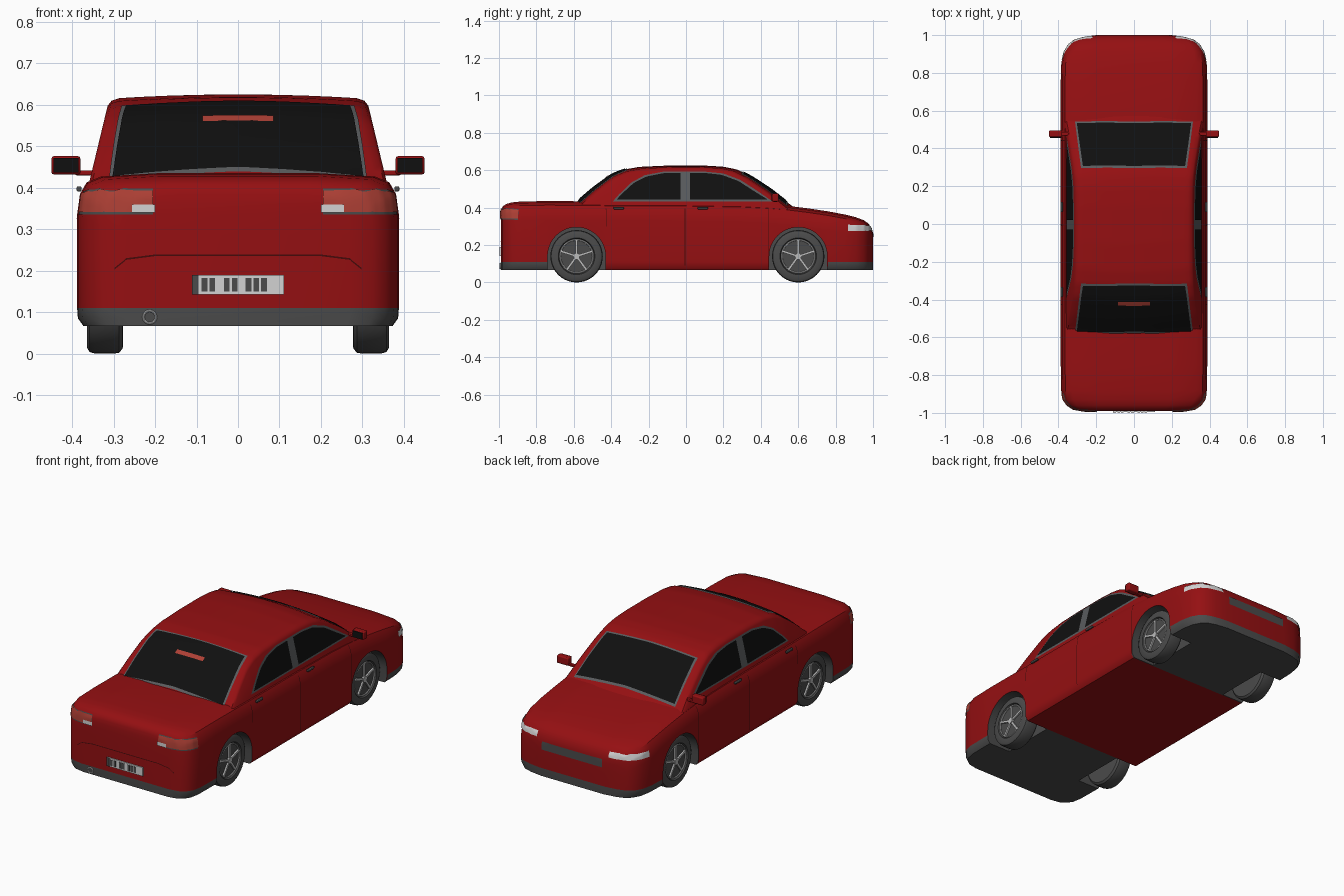
import bpy, bmesh, math
from mathutils import Vector
from mathutils.bvhtree import BVHTree

cube = bpy.data.objects.get("Cube")
if cube:
    bpy.data.objects.remove(cube, do_unlink=True)


def material(name, r, g, b):
    m = bpy.data.materials.new(name)
    m.use_nodes = True
    m.diffuse_color = (r, g, b, 1)
    m.node_tree.nodes["Principled BSDF"].inputs["Base Color"].default_value = (r, g, b, 1)
    return m


RED = material("red paint", .30, .005, .006)
SEAM = material("dark red seam", .06, .003, .003)
DARK = material("dark grey trim", .07, .07, .07)
FRAME = material("window frame grey", .1, .105, .11)
GLASS = material("black glass", .005, .005, .005)
LAMP = material("lamp red", .42, .05, .035)
WHITE = material("lamp white", .65, .65, .65)
SILVER = material("silver", .5, .5, .5)


def finish(ob, mat, angle=35):
    if mat:
        ob.data.materials.append(mat)
    bpy.ops.object.select_all(action='DESELECT')
    ob.select_set(True)
    bpy.context.view_layer.objects.active = ob
    bpy.ops.object.shade_smooth_by_angle(angle=math.radians(angle))
    return ob


def to_object(name, bm):
    me = bpy.data.meshes.new(name)
    bm.to_mesh(me)
    ob = bpy.data.objects.new(name, me)
    bpy.context.collection.objects.link(ob)
    return ob


def loft(name, rings):
    """Skin closed rings, capping both ends with strips; also gives a surface tree."""
    bm = bmesh.new()
    vs = [[bm.verts.new(p) for p in ring] for ring in rings]
    n = len(vs[0])
    for a, b in zip(vs, vs[1:]):
        for i in range(n):
            j = (i + 1) % n
            bm.faces.new((a[i], a[j], b[j], b[i]))
    for r in (vs[0], vs[-1]):
        for i in range(n // 2 - 1):
            bm.faces.new((r[i], r[i + 1], r[n - 2 - i], r[n - 1 - i]))
    bmesh.ops.recalc_face_normals(bm, faces=bm.faces)
    bm.normal_update()
    return to_object(name, bm), BVHTree.FromBMesh(bm)


def mirrored(half, y):
    return [(x, y, z) for x, z in half] + [(-x, y, z) for x, z in reversed(half)]


def along(line, t):
    t *= len(line) - 1
    i = min(int(t), len(line) - 2)
    return Vector(line[i]).lerp(Vector(line[i + 1]), t - i)


def patch(name, lower, upper, mat, tree, off=.004, n=20, rows=4):
    """Thin plate between two lines, laid onto a surface."""
    bm = bmesh.new()
    grid, normals = [], []
    for i in range(n + 1):
        a, b = along(lower, i / n), along(upper, i / n)
        col = []
        for k in range(rows + 1):
            loc, nor, _, _ = tree.find_nearest(a.lerp(b, k / rows))
            col.append(bm.verts.new(loc + nor * off))
            normals.append(nor)
        grid.append(col)
    for p, q in zip(grid, grid[1:]):
        for k in range(rows):
            bm.faces.new((p[k], q[k], q[k + 1], p[k + 1]))
    bm.normal_update()
    if sum(f.normal.dot(normals[len(normals) // 2]) for f in bm.faces) < 0:
        bmesh.ops.reverse_faces(bm, faces=bm.faces)
    return finish(to_object(name, bm), mat)


def box(name, loc, size, mat, bevel=0, rot=0):
    bpy.ops.mesh.primitive_cube_add(size=1, location=loc, rotation=(rot, 0, 0))
    ob = bpy.context.object
    ob.name = name
    ob.scale = size
    bpy.ops.object.transform_apply(location=False, rotation=False, scale=True)
    if bevel:
        m = ob.modifiers.new("bevel", 'BEVEL')
        m.width, m.segments = bevel, 2
    return finish(ob, mat)


def torus(name, loc, rot, major, minor, mat):
    bpy.ops.mesh.primitive_torus_add(location=loc, rotation=rot, major_radius=major, minor_radius=minor,
                                     major_segments=32, minor_segments=8)
    bpy.context.object.name = name
    return finish(bpy.context.object, mat)


# Lower body: stations of (y, half width, top height)
stations = [(-.99, .27, .385), (-.98, .325, .407), (-.96, .355, .42), (-.93, .376, .428), (-.88, .386, .433),
            (-.74, .388, .435), (-.58, .388, .434), (-.43, .388, .432), (0, .388, .43), (.3, .388, .425),
            (.44, .388, .418), (.54, .388, .41), (.66, .388, .395), (.76, .388, .38), (.85, .385, .363),
            (.91, .373, .348), (.95, .35, .333), (.975, .32, .315), (.99, .27, .295), (1, .2, .265)]
rings = []
for y, w, t in stations:
    half = [(.5 * w, t), (.85 * w, t - .008), (.94 * w, t - .022), (.982 * w, t - .05), (w, t - .1),
            (w, .11), (.995 * w, .085), (.96 * w, .066)]
    rings.append(mirrored(half, y))
body, body_tree = loft("body", rings)
body.data.materials.append(RED)
body.data.materials.append(DARK)
for f in body.data.polygons:
    bumper = f.center.z < .11 and not -.74 < f.center.y < .76
    floor = f.normal.z < -.5 and not -.43 < f.center.y < .44
    f.material_index = int(bumper or floor)

# Wheel arches cut into the body
WHEELS = [(s, y) for s in (1, -1) for y in (-.585, .6)]
for s, y in WHEELS:
    arc = [(y + .155 * math.cos(a * math.pi / 24), .14 + .155 * math.sin(a * math.pi / 24)) for a in range(25)]
    arc = [(y + .155, -.1)] + arc + [(y - .155, -.1)]
    arc.insert(0, (y, -.1))
    cutter, _ = loft("arch_cutter", [[(s * x, a, b) for a, b in arc] for x in (.24, .5)])
    bm = bmesh.new()
    for x in (.24, .5):
        bm.faces.new([bm.verts.new((s * x, a, b)) for a, b in arc])
    bm.verts.ensure_lookup_table()
    k = len(arc)
    for i in range(k):
        j = (i + 1) % k
        bm.faces.new((bm.verts[i], bm.verts[j], bm.verts[k + j], bm.verts[k + i]))
    bmesh.ops.recalc_face_normals(bm, faces=bm.faces)
    for f in bm.faces:
        f.material_index = 1
    bm.to_mesh(cutter.data)
    cutter.data.materials.append(RED)
    cutter.data.materials.append(DARK)
    cutter.hide_render = True
    mod = body.modifiers.new("arch", 'BOOLEAN')
    mod.operation, mod.object, mod.solver = 'DIFFERENCE', cutter, 'EXACT'
    bpy.context.view_layer.objects.active = body
    bpy.ops.object.modifier_apply(modifier=mod.name)
    bpy.data.objects.remove(cutter, do_unlink=True)
finish(body, None)

# Cabin: roof profile along y, sides leaning inward
profile = [(-.64, .4), (-.58, .433), (-.5, .502), (-.4, .575), (-.33, .604), (-.25, .618), (-.1, .625),
           (.1, .625), (.2, .619), (.27, .605), (.35, .565), (.45, .5), (.54, .43), (.58, .4)]


def roof_z(x, y):
    bow = (x / .33) ** 2
    y += math.copysign(.02 * bow, y)
    y = min(max(y, profile[0][0]), profile[-1][0])
    for (a, p), (b, q) in zip(profile, profile[1:]):
        if a <= y <= b:
            return p + (q - p) * (y - a) / (b - a) - .012 * bow


def lean(z):
    return .357 - (z - .42) * .24


rings = []
for i in range(61):
    y = -.64 + 1.22 * i / 60
    top = lean(roof_z(0, y)) - .022
    half = [(u * top, roof_z(u * top, y)) for u in (.1, .35, .6, .8, .92, 1)]
    edge = half[-1][1]
    half += [(lean(edge - .006) - .007, edge - .006), (lean(edge - .018), edge - .018), (lean(.36), .36)]
    rings.append(mirrored(half, y))
cabin, cabin_tree = loft("cabin", rings)
finish(cabin, RED)

# Front and rear windows, each a frame with glass on it
for name, yb, yt in (("rear", -.575, -.315), ("front", .54, .295)):
    for part, mat, inset, off in (("frame", FRAME, 0, .003), ("glass", GLASS, .01, .006)):
        b, t = .312 - inset, .28 - inset
        y0, y1 = yb - math.copysign(inset, yb), yt + math.copysign(inset, yb)
        patch(f"{name}_window_{part}", [(-b, y0, roof_z(b, y0)), (0, y0, roof_z(0, y0)), (b, y0, roof_z(b, y0))],
              [(-t, y1, roof_z(t, y1)), (0, y1, roof_z(0, y1)), (t, y1, roof_z(t, y1))], mat, cabin_tree, off, 24, 12)
patch("high_brake_lamp", [(-.085, -.428, .555), (.085, -.428, .555)],
      [(-.085, -.41, .57), (.085, -.41, .57)], LAMP, cabin_tree, .009)

# Side windows: (y, top height) outlines
side_windows = [
    ("side_window_frame", FRAME, .432, .003, [(-.39, .434), (-.36, .468), (-.29, .535), (-.22, .573), (-.12, .592),
                                              (.1, .592), (.2, .582), (.29, .548), (.38, .49), (.46, .434)]),
    ("rear_side_glass", GLASS, .441, .006, [(-.37, .443), (-.34, .475), (-.28, .53), (-.21, .565),
                                            (-.12, .583), (-.03, .584)]),
    ("front_side_glass", GLASS, .441, .006, [(.022, .584), (.1, .584), (.19, .574), (.28, .541),
                                             (.37, .483), (.435, .443)])]
for s in (1, -1):
    for name, mat, sill, off, line in side_windows:
        patch(name, [(s * lean(sill), y, sill) for y, z in line], [(s * lean(z), y, z) for y, z in line],
              mat, cabin_tree, off, 36)

    # Door seams and handles
    for y, low in ((-.427, .3), (-.005, .09), (.443, .08)):
        patch("door_seam", [(s * .4, y - .002, low), (s * .4, y - .002, .41)],
              [(s * .4, y + .002, low), (s * .4, y + .002, .41)], SEAM, body_tree, .002, 16, 1)
    for y in (-.36, .09):
        box("door_handle", (s * .383, y, .397), (.012, .055, .012), DARK, .003)

    # Lamps wrapping the corners
    tail = [(.205, -1), (.3, -.995), (.365, -.96), (.395, -.9)]
    for part, mat, z0, z1, off in (("frame", DARK, .336, .404, .002), ("lens", LAMP, .342, .398, .004)):
        patch("tail_lamp_" + part, [(s * x, y, z0) for x, y in tail], [(s * x, y, z1) for x, y in tail],
              mat, body_tree, off)
    patch("reverse_lamp", [(s * .2, -1, .34), (s * .255, -1, .34)],
          [(s * .2, -1, .36), (s * .255, -1, .36)], WHITE, body_tree, .007)
    head = [(.22, 1), (.31, .985), (.365, .95), (.395, .87)]
    patch("headlamp", [(s * x, y, .277) for x, y in head], [(s * x, y, .315) for x, y in head], WHITE, body_tree)

    # Door mirrors
    box("mirror_housing", (s * .415, .478, .454), (.07, .035, .044), RED, .006)
    box("mirror_glass", (s * .415, .459, .454), (.06, .005, .035), GLASS)
    box("mirror_stalk", (s * .367, .478, .436), (.05, .02, .012), RED, .003)

# Wheels with five-spoke rims
tyre = [(.095, .277), (.128, .278), (.138, .287), (.14, .3), (.14, .345), (.136, .358), (.126, .364),
        (.098, .364), (.093, .352)]
for s, y in WHEELS:
    wheel, _ = loft("tyre", [[(s * x, y + r * math.cos(a * math.pi / 20), .14 + r * math.sin(a * math.pi / 20))
                              for a in range(40)] for r, x in tyre])
    finish(wheel, DARK)
    torus("rim_ring", (s * .357, y, .14), (0, math.pi / 2, 0), .088, .004, SILVER)
    for k in range(5):
        a = math.pi / 2 + k * math.tau / 5
        box("spoke", (s * .356, y + .048 * math.cos(a), .14 + .048 * math.sin(a)), (.01, .08, .012), SILVER, 0, a)
    bpy.ops.mesh.primitive_cylinder_add(vertices=20, radius=.017, depth=.014, location=(s * .357, y, .14),
                                        rotation=(0, math.pi / 2, 0))
    bpy.context.object.name = "hub"
    finish(bpy.context.object, SILVER)

# Grille, boot crease, number plate and exhaust
patch("grille", [(-.185, 1, .215), (.185, 1, .215)], [(-.185, 1, .26), (.185, 1, .26)], DARK, body_tree)
crease = [(-.3, .205), (-.27, .228), (-.2, .237), (.2, .237), (.27, .228), (.3, .205)]
patch("boot_crease", [(x, -1, z - .002) for x, z in crease], [(x, -1, z + .002) for x, z in crease],
      SEAM, body_tree, .002, 30, 1)
box("plate", (0, -.992, .166), (.222, .008, .048), WHITE)
box("plate_edge", (-.103, -.995, .166), (.016, .006, .048), DARK)
for x in (-.081, -.062, -.027, -.008, .025, .044, .063):
    box("plate_bar", (x, -.995, .166), (.014, .006, .033), DARK)
torus("exhaust_ring", (-.213, -.993, .088), (math.pi / 2, 0, 0), .015, .003, WHITE)
